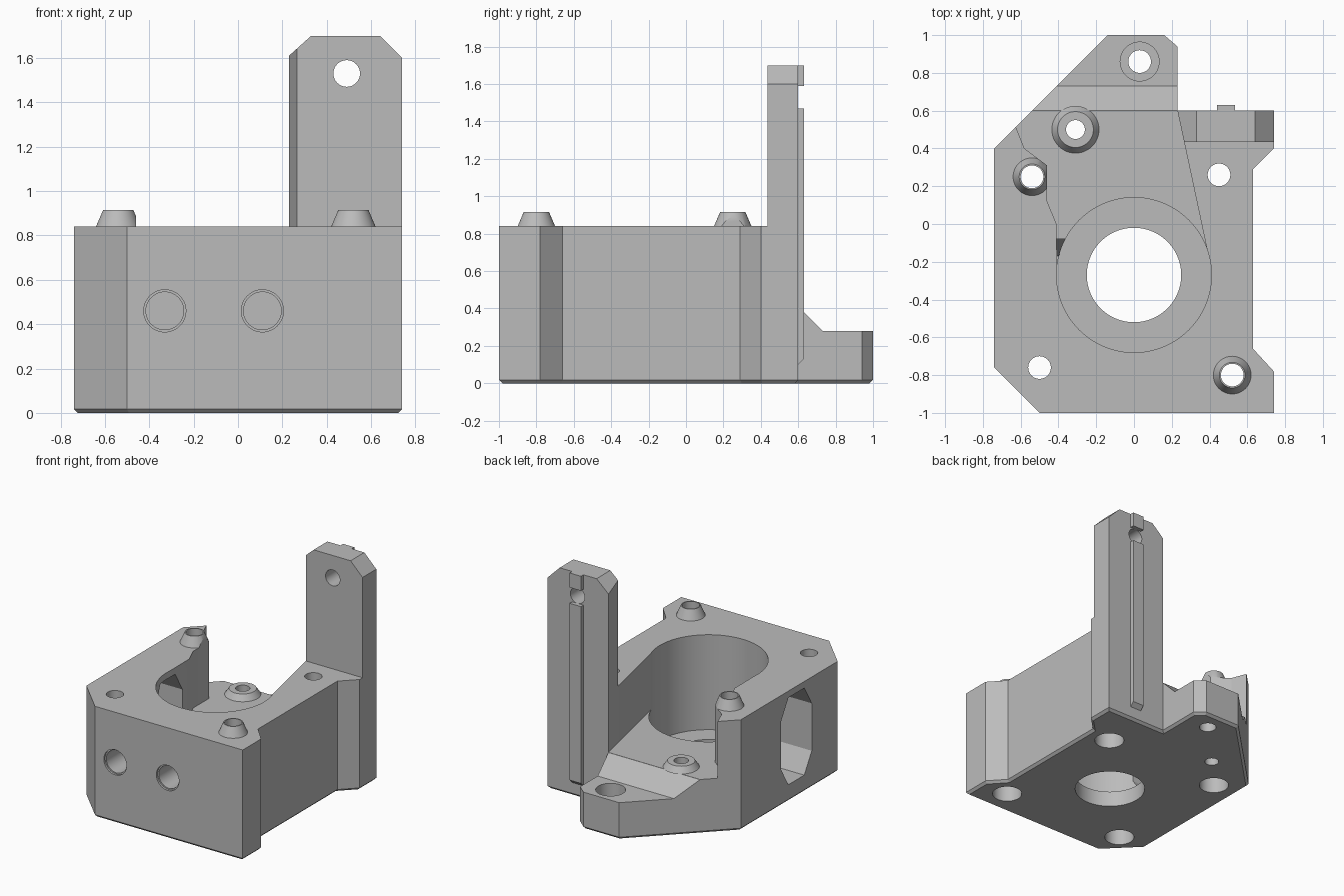
import bpy, bmesh, math
from mathutils import Vector

if "Cube" in bpy.data.objects:
    bpy.data.objects.remove(bpy.data.objects["Cube"], do_unlink=True)

grey = bpy.data.materials.new("plain_grey")
grey.use_nodes = True
GREY = (0.5, 0.5, 0.5, 1)
grey.diffuse_color = GREY
grey.node_tree.nodes["Principled BSDF"].inputs["Base Color"].default_value = GREY


def finish(name, bm):
    bmesh.ops.recalc_face_normals(bm, faces=bm.faces)
    mesh = bpy.data.meshes.new(name)
    bm.to_mesh(mesh)
    bm.free()
    mesh.materials.append(grey)
    obj = bpy.data.objects.new(name, mesh)
    bpy.context.collection.objects.link(obj)
    return obj


def prism(name, points, low, high, axis="z", bevel=0):
    """Extrude a 2D outline along one axis."""
    place = {"x": lambda p: (low, p[0], p[1]),
             "y": lambda p: (p[0], low, p[1]),
             "z": lambda p: (p[0], p[1], low)}[axis]
    along = Vector([(high - low) if a == axis else 0 for a in "xyz"])
    bm = bmesh.new()
    base = bm.faces.new([bm.verts.new(place(p)) for p in points])
    rim = list(base.edges)
    ext = bmesh.ops.extrude_face_region(bm, geom=[base], use_keep_orig=True)
    moved = [g for g in ext["geom"] if isinstance(g, bmesh.types.BMVert)]
    bmesh.ops.translate(bm, verts=moved, vec=along)
    bmesh.ops.recalc_face_normals(bm, faces=bm.faces)
    if bevel:
        bmesh.ops.bevel(bm, geom=rim, offset=bevel, segments=1, affect="EDGES")
    return finish(name, bm)


def box(name, x, y, z):
    return prism(name, [(x[0], y[0]), (x[1], y[0]), (x[1], y[1]), (x[0], y[1])], *z)


def circle(cx, cy, r, n=48):
    return [(cx + r * math.cos(math.tau * i / n), cy + r * math.sin(math.tau * i / n))
            for i in range(n)]


def ring(name, cx, cy, profile, n=48):
    """Revolve a closed (radius, height) profile around a vertical axis."""
    bm = bmesh.new()
    loops = [[bm.verts.new((x, y, z)) for x, y in circle(cx, cy, r, n)] for r, z in profile]
    for a, b in zip(loops, loops[1:] + loops[:1]):
        for i in range(n):
            j = (i + 1) % n
            bm.faces.new((a[i], a[j], b[j], b[i]))
    return finish(name, bm)


def cut(obj, *cutters):
    for c in cutters:
        c.hide_render = True
        mod = obj.modifiers.new(c.name, "BOOLEAN")
        mod.operation = "DIFFERENCE"
        mod.solver = "EXACT"
        mod.object = c


# Main block
TOP = 0.84
outline = [(-.74, -.76), (-.5, -1), (.74, -1), (.74, -.78), (.63, -.66), (.63, .29),
           (.74, .4), (.74, .6), (.23, .6), (.23, .94), (.16, 1), (-.14, 1), (-.74, .4)]
body = prism("main_block", outline, 0, TOP, bevel=.018)

# Open pocket, sloped rear foot and motor bore
pocket = prism("pocket_cutter",
               [(.39, -.15), (.23, .6), (.3, 1.2), (-.66, 1.2), (-.66, .6), (-.58, .4),
                (-.46, .31), (-.46, .12), (-.41, 0), (-.408, -.27), (.3, -.27)], .41, 2)
rear = prism("rear_foot_cutter",
             [(.601, .409), (.73, .28), (1.2, .28), (1.2, 1.2), (.601, 1.2)], -1, .23, "x")
bore = prism("bore_cutter", circle(0, -.27, .41, 96), .12, 1.1)
hub = prism("hub_hole_cutter", circle(0, -.27, .25, 64), -.1, 1)
window = prism("side_window_cutter",
               [(-.45, .28), (-.36, .13), (-.17, .13), (-.08, .28),
                (-.08, .64), (-.17, .79), (-.36, .79), (-.45, .64)], -1, -.2, "x")
cutters = [pocket, rear, bore, hub, window]

# Vertical screw holes with wide seats underneath
for i, (x, y) in enumerate([(-.54, .25), (.52, -.8), (-.5, -.76), (.45, .26)]):
    cutters.append(prism(f"screw_hole_cutter_{i}", circle(x, y, .06), -.1, 1))
    cutters.append(prism(f"screw_seat_cutter_{i}", circle(x, y, .105), -.1, .2))
cutters.append(prism("floor_hole_cutter", circle(-.31, .5, .05), -.1, 1))
cutters.append(prism("foot_hole_cutter", circle(.03, .86, .06), -.1, 1))
cutters.append(prism("foot_seat_cutter", circle(.03, .86, .103), .15, 1))

# Blind round sockets in the front
for i, x in enumerate((-.33, .11)):
    cutters.append(prism(f"socket_cutter_{i}", circle(x, .46, .085), -1.1, -.78, "y"))
    cutters.append(prism(f"socket_rim_cutter_{i}", circle(x, .46, .095), -1.1, -.985, "y"))
cut(body, *cutters)

# Upright tower with chamfered top
tower = prism("upright_tower",
              [(.23, TOP), (.74, TOP), (.74, 1.6), (.64, 1.7), (.33, 1.7), (.23, 1.61)],
              .435, .6, "y")
cut(tower, pocket, prism("tower_hole_cutter", circle(.49, 1.53, .06), .3, .8, "y"))

# Rear guide rib, split around the hole
prism("guide_rib", [(.595, .095), (.63, .13), (.63, 1.47), (.595, 1.47)], .44, .535, "x")
box("guide_rib_tip", (.44, .535), (.595, .63), (1.59, 1.7))

# Tapered locating bosses
boss = [(.1, TOP), (.068, .915), (.06, .915), (.06, TOP)]
left_boss = ring("wall_boss", -.54, .25, boss)
cut(left_boss, pocket)
front_boss = ring("front_boss", .52, -.8, boss)
floor_boss = ring("floor_boss", -.31, .5, [(.125, .41), (.095, .455), (.05, .455), (.05, .41)])

# Smooth shading on round parts, sharp edges kept
bpy.ops.object.select_all(action="DESELECT")
for obj in (body, tower, left_boss, front_boss, floor_boss):
    obj.select_set(True)
    bpy.context.view_layer.objects.active = obj
    bpy.ops.object.modifier_apply  # modifiers stay live
for obj in (body, tower, left_boss, front_boss, floor_boss):
    bpy.context.view_layer.objects.active = obj
    for mod in list(obj.modifiers):
        bpy.ops.object.modifier_apply(modifier=mod.name)
bpy.ops.object.shade_smooth_by_angle(angle=math.radians(25))

# Remove used cutters
for obj in list(bpy.data.objects):
    if "_cutter" in obj.name:
        bpy.data.objects.remove(obj, do_unlink=True)
